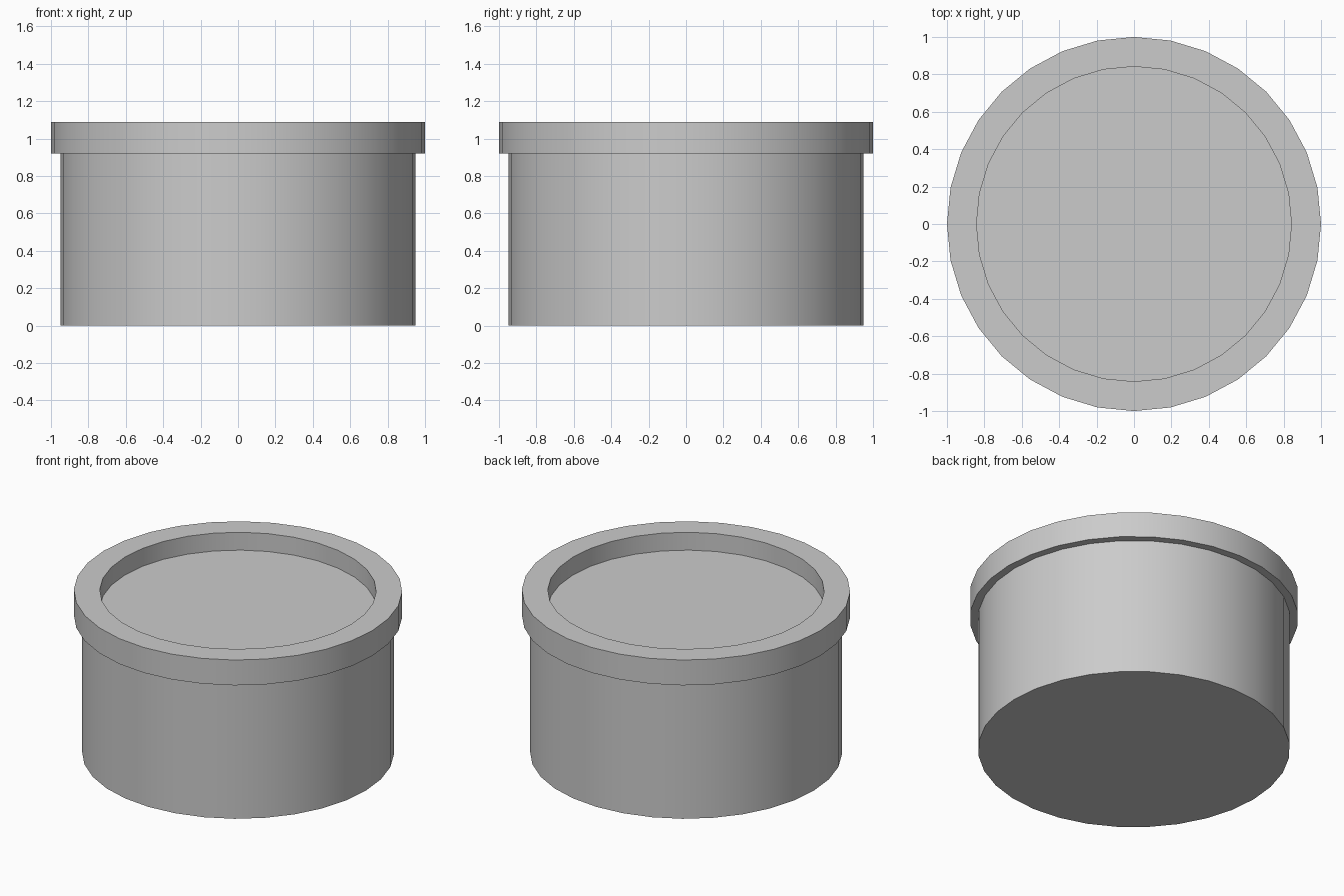
import bpy
import bmesh
from math import cos, sin, tau, radians

cube = bpy.data.objects.get("Cube")
if cube:
    bpy.data.objects.remove(cube, do_unlink=True)

SIDES = 32

# One plain grey material
grey = bpy.data.materials.new("plain_grey")
grey.use_nodes = True
colour = (0.6, 0.6, 0.6, 1)
grey.diffuse_color = colour
shader = next(n for n in grey.node_tree.nodes if n.type == "BSDF_PRINCIPLED")
shader.inputs["Base Color"].default_value = colour


def lathe(name, profile, material):
    """Turn (radius, height) points around z and cap both ends."""
    bm = bmesh.new()
    rings = [[bm.verts.new((r * cos(tau * i / SIDES), r * sin(tau * i / SIDES), z))
              for i in range(SIDES)] for r, z in profile]
    for low, high in zip(rings, rings[1:]):
        for i in range(SIDES):
            j = (i + 1) % SIDES
            bm.faces.new((low[i], low[j], high[j], high[i]))
    bm.faces.new(reversed(rings[0]))
    bm.faces.new(rings[-1])
    bmesh.ops.recalc_face_normals(bm, faces=bm.faces)
    mesh = bpy.data.meshes.new(name)
    bm.to_mesh(mesh)
    bm.free()
    mesh.materials.append(material)
    obj = bpy.data.objects.new(name, mesh)
    bpy.context.collection.objects.link(obj)
    bpy.ops.object.select_all(action="DESELECT")
    obj.select_set(True)
    bpy.context.view_layer.objects.active = obj
    bpy.ops.object.shade_smooth_by_angle(angle=radians(30))
    return obj


# Round body, overhanging rim and recessed top in one closed surface
lathe("round_tub", [
    (0.95, 0),       # base
    (0.95, 0.92),    # body wall
    (1, 0.92),       # rim underside
    (1, 1.09),       # rim outer wall
    (0.842, 1.09),   # rim top
    (0.842, 0.97),   # recess floor
], grey)
